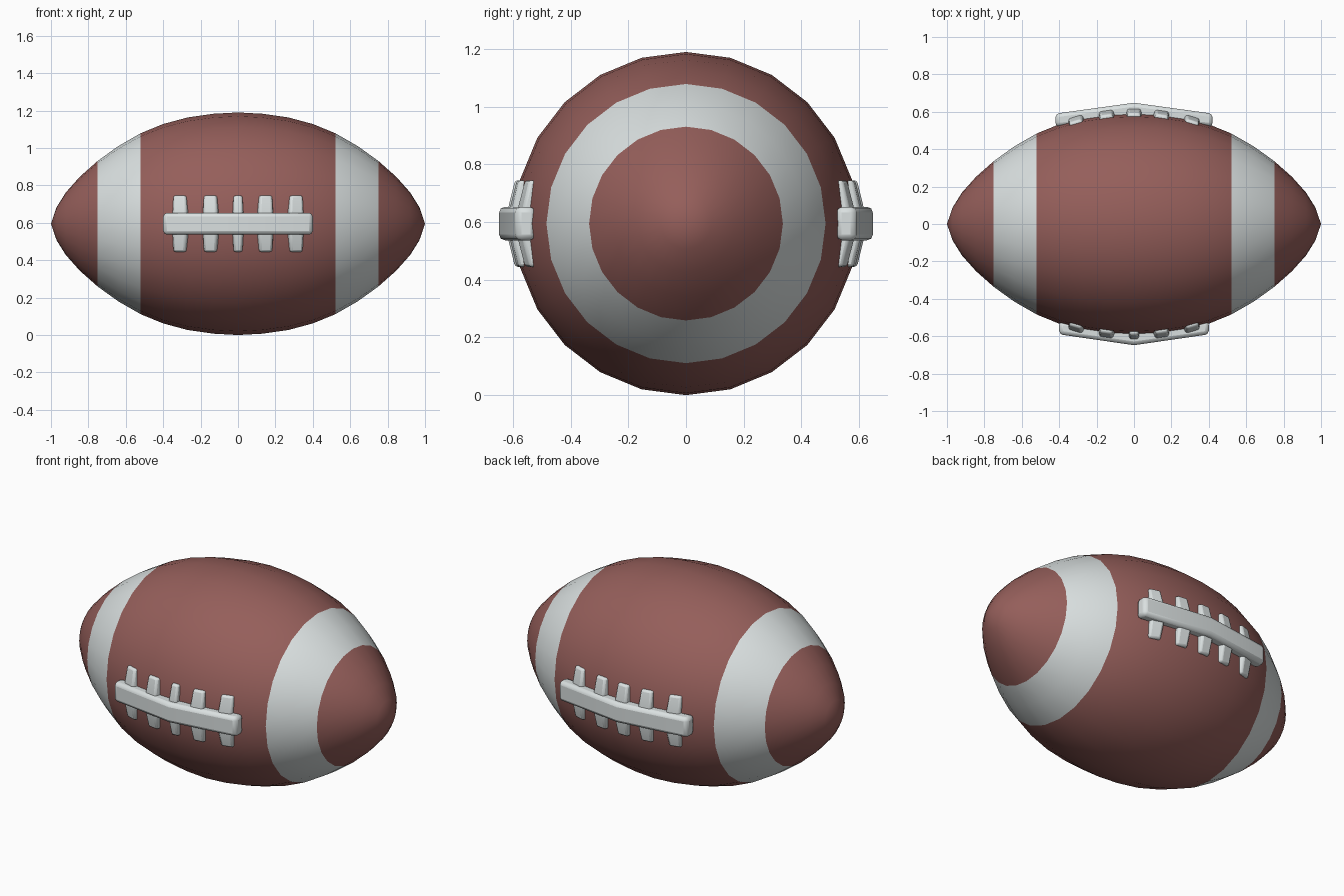
import bpy, bmesh, math

if "Cube" in bpy.data.objects:
    bpy.data.objects.remove(bpy.data.objects["Cube"])

CZ = 0.595   # height of the ball's axis


def mat(name, c):
    m = bpy.data.materials.new(name)
    m.diffuse_color = (*c, 1)
    m.use_nodes = True
    m.node_tree.nodes["Principled BSDF"].inputs["Base Color"].default_value = m.diffuse_color
    return m


brown = mat("brown leather", (0.30, 0.113, 0.103))
white = mat("off white", (0.70, 0.745, 0.745))


def make(name, bm, mats, bevel=0):
    bmesh.ops.recalc_face_normals(bm, faces=bm.faces)
    me = bpy.data.meshes.new(name)
    bm.to_mesh(me)
    bm.free()
    for m in mats:
        me.materials.append(m)
    o = bpy.data.objects.new(name, me)
    bpy.context.collection.objects.link(o)
    if bevel:
        b = o.modifiers.new("bevel", 'BEVEL')
        b.width, b.segments, b.limit_method = bevel, 2, 'ANGLE'
        b.angle_limit = math.radians(40)
    bpy.ops.object.select_all(action='DESELECT')
    o.select_set(True)
    bpy.context.view_layer.objects.active = o
    bpy.ops.object.shade_smooth_by_angle(angle=math.radians(40))
    return o


def loft(bm, sections):
    """Closed solid through equal-length loops of points."""
    rings = [[bm.verts.new(p) for p in s] for s in sections]
    n = len(rings[0])
    for a, b in zip(rings, rings[1:]):
        for i in range(n):
            j = (i + 1) % n
            bm.faces.new((a[i], a[j], b[j], b[i]))
    bm.faces.new(rings[0])
    bm.faces.new(rings[-1])


# ball: turned profile around the x axis, striped by distance from the middle
half = [(0.97, 0.088), (0.92, 0.168), (0.845, 0.252), (0.75, 0.336), (0.64, 0.415),
        (0.52, 0.484), (0.40, 0.533), (0.27, 0.568), (0.13, 0.588)]
prof = [(-x, r) for x, r in half] + [(0, 0.595)] + half[::-1]
N = 24
bm = bmesh.new()
rings = [[bm.verts.new((x, r * math.sin(2 * math.pi * i / N), CZ + r * math.cos(2 * math.pi * i / N)))
          for i in range(N)] for x, r in prof]
for a, b in zip(rings, rings[1:]):
    for i in range(N):
        j = (i + 1) % N
        bm.faces.new((a[i], a[j], b[j], b[i]))
for x, ring in ((-1, rings[0]), (1, rings[-1])):
    tip = bm.verts.new((x, 0, CZ))
    for i in range(N):
        bm.faces.new((tip, ring[i], ring[(i + 1) % N]))
for f in bm.faces:
    f.material_index = 1 if 0.52 < abs(f.calc_center_median().x) < 0.75 else 0
make("ball", bm, [brown, white])


# laces: a bent bar with five cross strips, on the front and the back
def laces(side, label, hl, mid_w):
    bm = bmesh.new()
    secs = []
    for x, y0, y1 in ((-hl, 0.52, 0.59), (0, 0.56, 0.648), (hl, 0.52, 0.59)):
        secs.append([(x, side * y, CZ + z) for y, z in
                     ((y0, -0.058), (y1, -0.058), (y1, 0.058), (y0, 0.058))])
    loft(bm, secs)
    make(label + "_lace_bar", bm, [white], 0.02)

    for k, cx in enumerate((-0.315, -0.15, 0, 0.15, 0.315)):
        bm = bmesh.new()
        w = mid_w if cx == 0 else 0.05
        base = 0.615 - 0.42 * cx * cx       # outer height of the strip
        slope = -0.3 * cx / 0.315           # follows the curve of the ball
        secs = []
        for z, dy, s in ((-0.15, -0.022, 0.88), (-0.06, 0, 1), (0.06, 0, 1), (0.15, -0.022, 0.88)):
            pts = []
            for u, d in ((-w * s, -0.062), (-w * 0.7 * s, 0), (w * 0.7 * s, 0), (w * s, -0.062)):
                pts.append((cx + u - slope * d, side * (base + dy + d + slope * u), CZ + z))
            secs.append(pts)
        loft(bm, secs)
        make(f"{label}_cross_lace_{k + 1}", bm, [white], 0.01)


laces(-1, "front", 0.40, 0.034)
laces(1, "back", 0.42, 0.05)
